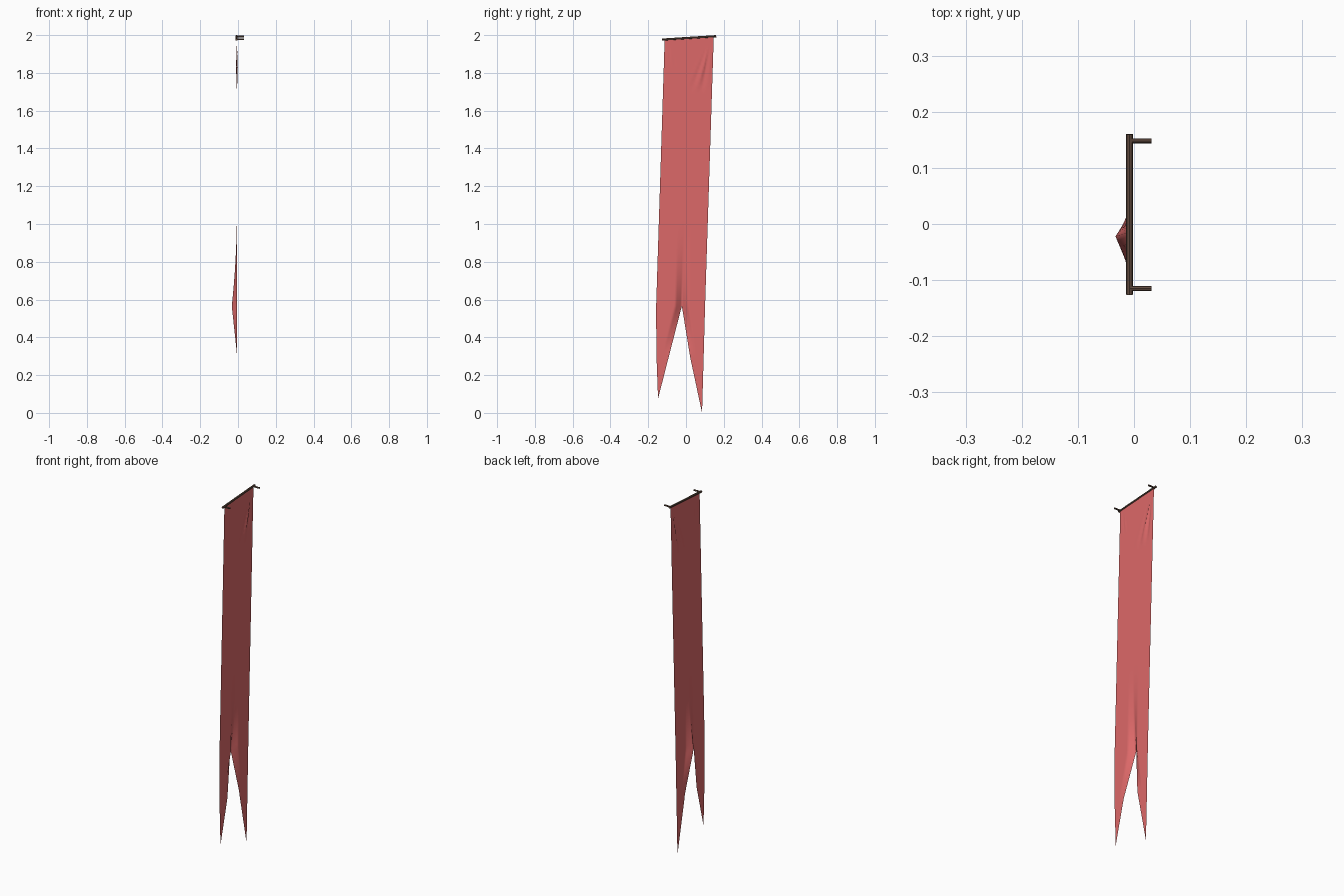
import bpy, bmesh, math
from mathutils import Vector

if "Cube" in bpy.data.objects:
    bpy.data.objects.remove(bpy.data.objects["Cube"])


def material(name, rgb):
    m = bpy.data.materials.new(name)
    m.diffuse_color = (*rgb, 1)
    m.use_nodes = True
    m.node_tree.nodes["Principled BSDF"].inputs["Base Color"].default_value = m.diffuse_color
    return m


red = material("red_cloth", (0.72, 0.14, 0.14))
brown = material("dark_wood", (0.12, 0.07, 0.05))


def bar(name, a, b, radius):
    a, b = Vector(a), Vector(b)
    bpy.ops.mesh.primitive_cylinder_add(vertices=8, radius=radius, depth=(b - a).length,
                                        location=(a + b) / 2)
    o = bpy.context.object
    o.name = name
    o.rotation_mode = 'QUATERNION'
    o.rotation_quaternion = (b - a).to_track_quat('Z', 'Y')
    o.data.materials.append(brown)


# Tilted rod and its two wall pegs
bar("rod", (-0.008, -0.126, 1.976), (-0.008, 0.16, 1.994), 0.006)
bar("peg_low", (-0.008, -0.115, 1.978), (0.031, -0.115, 1.978), 0.0045)
bar("peg_high", (-0.008, 0.148, 1.993), (0.031, 0.148, 1.993), 0.0045)

# Cloth outlines as (y, z): top, notch level, mid tail, tip
LEFT = [(-0.113, 1.977), (-0.158, 0.566), (-0.157, 0.32), (-0.148, 0.075)]
RIGHT = [(0.147, 1.993), (0.101, 0.566), (0.093, 0.28), (0.085, 0.0)]
MID_L = [(0.017, 1.985), (-0.022, 0.566), (-0.088, 0.31), (-0.148, 0.075)]
MID_R = [(0.017, 1.985), (-0.022, 0.566), (0.023, 0.29), (0.085, 0.0)]
STEPS = [70, 12, 12]
COLS = 20


def sample(path):
    pts = [Vector(p) for p in path]
    out = [pts[0]]
    for a, b, n in zip(pts, pts[1:], STEPS):
        out += [a.lerp(b, i / n) for i in range(1, n + 1)]
    return out


def folds(y, z, d, centre_z):
    # Pinch at the notch, dying away from the centre line
    if centre_z > 0.566:
        height = max(0, 1 - (centre_z - 0.566) / 0.5) ** 2
    else:
        height = max(0, 1 - (0.566 - centre_z) / 0.25)
    x = -0.006 - 0.027 * height * max(0, 1 - d / 0.034)
    # Creases fanning down from the upper corners
    for cy, cz, side, size, amp in ((0.133, 1.965, -1, 0.26, 0.005),
                                    (-0.1, 1.95, 1, 0.1, 0.0025)):
        drop = cz - z
        if 0 < drop < size:
            slope = side * (y - cy) / (drop + 0.02)
            fan = math.exp(-((slope - 0.25) / 0.17) ** 2)
            x += amp * math.sin(math.pi * drop / size) * fan * math.sin(slope * 28)
    return x


# Swallow-tailed cloth, one strip per half
bm = bmesh.new()
for outer, inner in ((LEFT, MID_L), (MID_R, RIGHT)):
    rows = []
    for a, b in zip(sample(outer), sample(inner)):
        centre = b if outer is LEFT else a
        row = []
        for i in range(COLS + 1):
            p = a.lerp(b, i / COLS)
            row.append(bm.verts.new((folds(p.x, p.y, abs(p.x - centre.x), centre.y), p.x, p.y)))
        rows.append(row)
    for r, s in zip(rows, rows[1:]):
        for i in range(COLS):
            bm.faces.new((r[i], s[i], s[i + 1], r[i + 1]))
bmesh.ops.remove_doubles(bm, verts=bm.verts, dist=1e-5)
mesh = bpy.data.meshes.new("cloth")
bm.to_mesh(mesh)
bm.free()
cloth = bpy.data.objects.new("cloth", mesh)
bpy.context.collection.objects.link(cloth)
mesh.materials.append(red)
mesh.shade_smooth()
